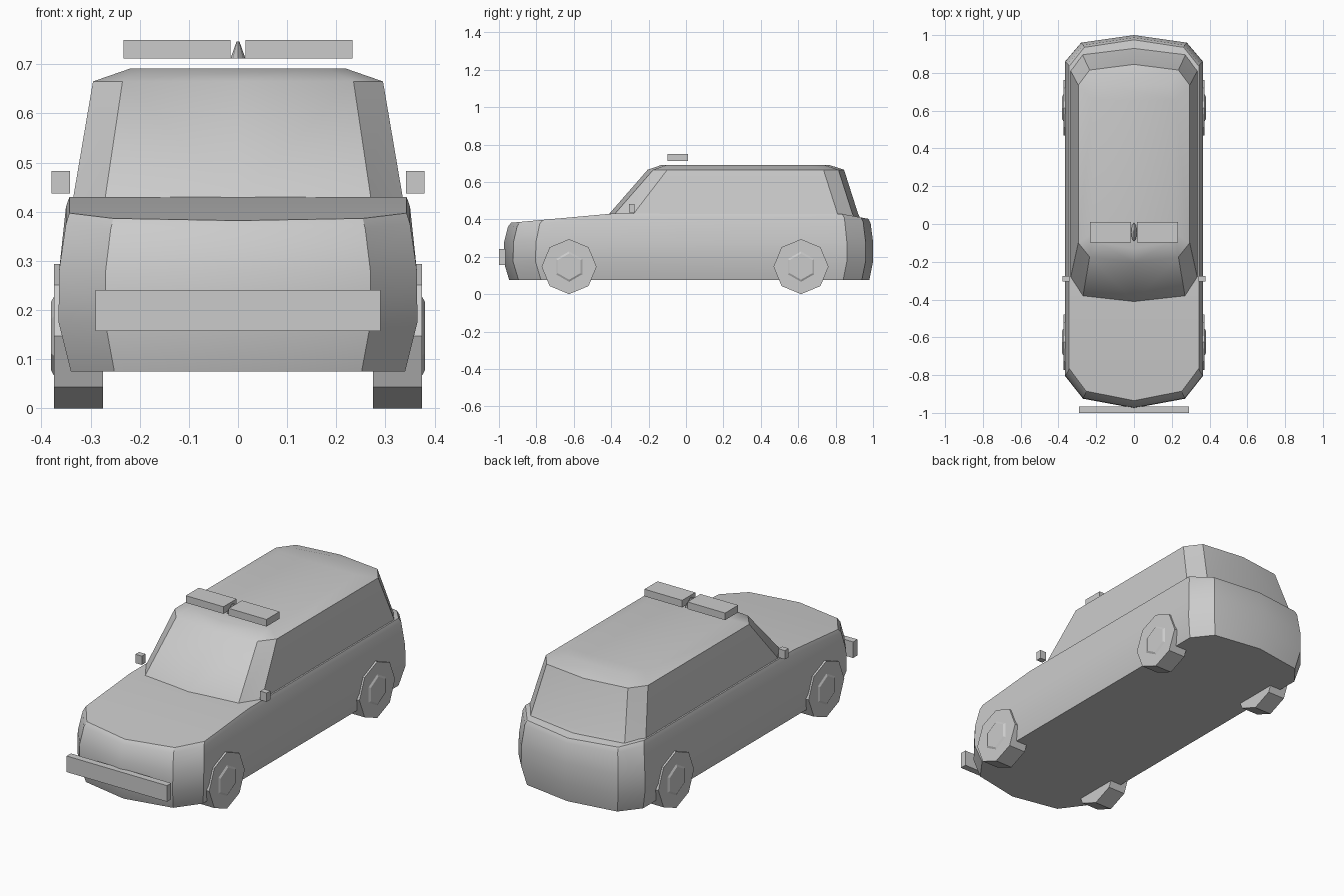
import bpy, bmesh, math
from mathutils import Matrix

cube = bpy.data.objects.get("Cube")
if cube:
    bpy.data.objects.remove(cube)

grey = bpy.data.materials.new("plain grey")
grey.use_nodes = True
COLOUR = (0.6, 0.6, 0.6, 1)
grey.diffuse_color = COLOUR
grey.node_tree.nodes["Principled BSDF"].inputs["Base Color"].default_value = COLOUR


def finish(name, bm, smooth=None):
    bmesh.ops.recalc_face_normals(bm, faces=bm.faces)
    mesh = bpy.data.meshes.new(name)
    bm.to_mesh(mesh)
    bm.free()
    mesh.materials.append(grey)
    obj = bpy.data.objects.new(name, mesh)
    bpy.context.collection.objects.link(obj)
    if smooth:
        bpy.ops.object.select_all(action='DESELECT')
        obj.select_set(True)
        bpy.context.view_layer.objects.active = obj
        bpy.ops.object.shade_smooth_by_angle(angle=math.radians(smooth))
    return obj


def box(name, x, y, z):
    bm = bmesh.new()
    bmesh.ops.create_cube(bm, size=1)
    for v in bm.verts:
        for i, (lo, hi) in enumerate((x, y, z)):
            v.co[i] = lo if v.co[i] < 0 else hi
    return finish(name, bm)


def loft(name, rings, smooth):
    """Stack mirrored half outlines (front to back, on the +x side) and cap both ends."""
    bm = bmesh.new()
    loops = []
    for half in rings:
        right = [bm.verts.new(p) for p in half]
        left = [bm.verts.new((-x, y, z)) for x, y, z in half[1:-1]]
        loops.append((right, [right[0]] + left + [right[-1]]))
    count = len(rings[0])
    for (r0, l0), (r1, l1) in zip(loops, loops[1:]):
        for a, b in ((r0, r1), (l0, l1)):
            for i in range(count - 1):
                bm.faces.new((a[i], a[i + 1], b[i + 1], b[i]))
    for r, l in (loops[0], loops[-1]):
        for i in range(count - 1):
            corners = [r[i], r[i + 1], l[i + 1], l[i]]
            bm.faces.new(list(dict.fromkeys(corners)))
    return finish(name, bm, smooth)


# Lower body: bevelled plan outline, with a sloping bonnet and flat waistline
def body_ring(w, front, back, height):
    half = [(0, front), (0.27 * w / 0.365, front + 0.05), (w, front + 0.17), (w, -0.4),
            (w, back - 0.14), (0.28 * w / 0.365, back - 0.04), (0, back)]
    return [(x, y, height(y)) for x, y in half]


def deck(y):
    if y < -0.4:
        return 0.43 - 0.09 * (-0.4 - y)
    return 0.43 - max(0, y - 0.83) * 0.19


def rim(y):
    return deck(y) - 0.02


loft("body", [
    body_ring(0.34, -0.945, 0.98, lambda y: 0.075),
    body_ring(0.365, -0.975, 1.0, lambda y: 0.175),
    body_ring(0.364, -0.972, 1.0, lambda y: 0.28),
    body_ring(0.35, -0.952, 0.987, rim),
    body_ring(0.343, -0.935, 0.975, deck),
], 30)


# Cabin: windscreen, side walls, tailgate and rounded-off roof
def cabin_ring(w, shoulder, front, front_corner, back, z):
    return [(0, front, z), (shoulder, front + 0.03, z), (w, front_corner, z),
            (w, back - 0.11, z), (shoulder, back - 0.03, z), (0, back, z)]


loft("cabin", [
    cabin_ring(0.338, 0.27, -0.42, -0.29, 0.93, 0.41),
    cabin_ring(0.335, 0.27, -0.41, -0.28, 0.92, 0.43),
    cabin_ring(0.295, 0.235, -0.205, -0.1, 0.845, 0.665),
    cabin_ring(0.22, 0.18, -0.13, -0.05, 0.765, 0.691),
], 32)

# Wheels: eight-sided tyres with bevelled six-sided hubs
def wheel_disc(name, sides, r_in, r_out, x0, x1, side, y):
    bm = bmesh.new()
    bmesh.ops.create_cone(bm, cap_ends=True, segments=sides, radius1=r_in,
                          radius2=r_out, depth=x1 - x0)
    turn = Matrix.Rotation(side * math.pi / 2, 4, 'Y')
    # keep one corner pointing straight up
    spin = Matrix.Rotation(math.pi / 2, 4, 'Z') if sides == 6 else Matrix()
    top = max((turn @ spin @ v.co).z for v in bm.verts)
    if top < max(r_in, r_out) * 0.99:
        spin = Matrix.Rotation(math.pi / sides, 4, 'Z') @ spin
    place = Matrix.Translation((side * (x0 + x1) / 2, y, 0.147))
    bmesh.ops.transform(bm, matrix=place @ turn @ spin, verts=bm.verts)
    return finish(name, bm)


for end, y in (("front", -0.625), ("rear", 0.615)):
    for label, side in (("left", 1), ("right", -1)):
        wheel_disc(f"{end}_{label}_tyre", 8, 0.147, 0.147, 0.275, 0.374, side, y)
        wheel_disc(f"{end}_{label}_hub", 6, 0.085, 0.07, 0.372, 0.38, side, y)

# Front bumper
box("front_bumper", (-0.29, 0.29), (-1.0, -0.965), (0.157, 0.241))

# Door mirrors and roof light bar
for label, s in (("left", 1), ("right", -1)):
    box(f"{label}_mirror", sorted((s * 0.342, s * 0.379)), (-0.305, -0.275), (0.437, 0.483))
    box(f"{label}_roof_light", sorted((s * 0.015, s * 0.233)), (-0.098, 0.01), (0.712, 0.749))

# Small tapered beacon between the roof lights
bm = bmesh.new()
bmesh.ops.create_cone(bm, cap_ends=True, segments=8, radius1=0.015, radius2=0.003, depth=0.034)
bmesh.ops.transform(bm, verts=bm.verts,
                    matrix=Matrix.Translation((0, -0.043, 0.729)) @ Matrix.Diagonal((1, 3.3, 1, 1)))
finish("beacon", bm, 50)
